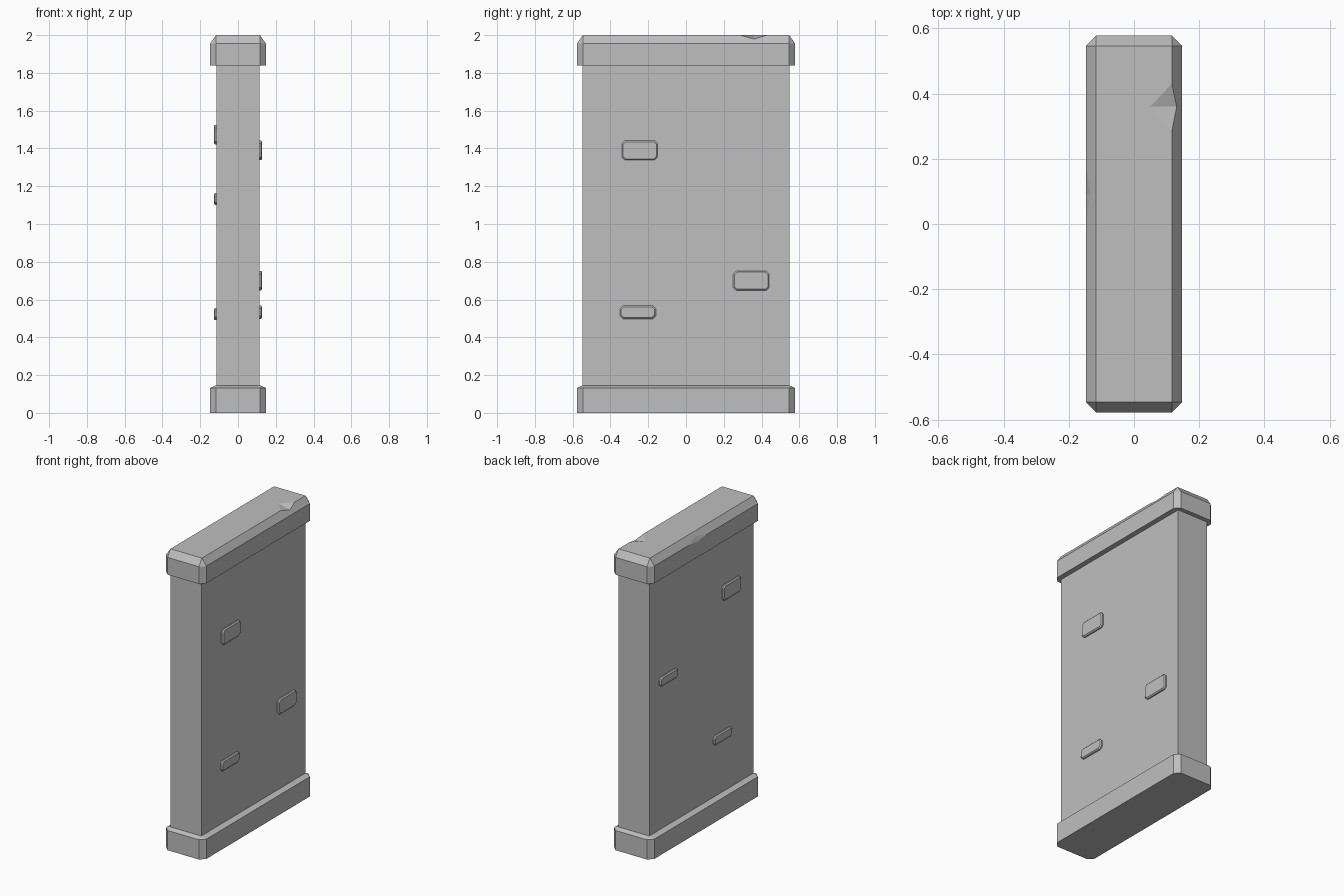
import bpy
import bmesh

cube = bpy.data.objects.get("Cube")
if cube:
    bpy.data.objects.remove(cube, do_unlink=True)

# Single stone colour
stone = bpy.data.materials.new("stone_grey")
stone.use_nodes = True
GREY = (0.52, 0.52, 0.52, 1)
stone.diffuse_color = GREY
stone.node_tree.nodes["Principled BSDF"].inputs["Base Color"].default_value = GREY


def hull(name, points):
    """Flat-faced convex solid around the given points."""
    bm = bmesh.new()
    for p in points:
        bm.verts.new(p)
    bmesh.ops.convex_hull(bm, input=bm.verts)
    bmesh.ops.dissolve_limit(bm, angle_limit=0.01, verts=bm.verts, edges=bm.edges)
    bmesh.ops.recalc_face_normals(bm, faces=bm.faces)
    mesh = bpy.data.meshes.new(name)
    bm.to_mesh(mesh)
    bm.free()
    mesh.materials.append(stone)
    obj = bpy.data.objects.new(name, mesh)
    bpy.context.collection.objects.link(obj)
    return obj


def rect(a, b):
    return [(sx * a, sy * b) for sx in (-1, 1) for sy in (-1, 1)]


def octagon(a, b, cut):
    """Rectangle with chamfered corners."""
    return rect(a - cut, b) + rect(a, b - cut)


def cap(name, base, shoulder, top):
    """Chamfered slab: eight-sided wall narrowing to a rectangle."""
    wall = octagon(0.148, 0.578, 0.032)
    return hull(name, [(x, y, z) for z in (base, shoulder) for x, y in wall]
                + [(x, y, top) for x, y in rect(0.116, 0.546)])


def chip(target, points):
    """Cut a broken notch out of a part."""
    cutter = hull("chip_cutter", points)
    cutter.hide_render = True
    mod = target.modifiers.new("chip", "BOOLEAN")
    mod.operation = "DIFFERENCE"
    mod.solver = "EXACT"
    mod.object = cutter
    bpy.context.view_layer.objects.active = target
    bpy.ops.object.modifier_apply(modifier=mod.name)
    bpy.data.objects.remove(cutter, do_unlink=True)


# Wall slab with base and coping
hull("wall_body", [(x, y, z) for x, y in rect(0.114, 0.549) for z in (0.05, 1.9)])
cap("base_cap", 0, 0.132, 0.146)
coping = cap("top_cap", 1.84, 1.955, 2.0)

# Broken notches in the coping edges
chip(coping, [(0.05, 0.36, 2), (0.116, 0.43, 2), (0.116, 0.285, 2),
              (0.131, 0.36, 1.979), (0.2, 0.36, 2.1)])
chip(coping, [(-0.148, 0.18, 1.955), (-0.148, 0, 1.955), (-0.133, 0.09, 1.976),
              (-0.148, 0.09, 1.945), (-0.25, 0.09, 2.0)])

# Raised bricks: side, y, z, height
bricks = [(1, -0.245, 1.39, 0.104), (1, 0.345, 0.70, 0.104), (1, -0.255, 0.533, 0.07),
          (-1, -0.31, 1.473, 0.104), (-1, 0.355, 1.132, 0.062), (-1, -0.215, 0.523, 0.064)]
for side, y, z, height in bricks:
    outer = octagon(0.095, height / 2, 0.016)
    inner = octagon(0.088, height / 2 - 0.007, 0.013)
    layers = [(0.1, outer), (0.121, outer), (0.128, inner)]
    hull("left_brick" if side > 0 else "right_brick",
         [(side * x, y + u, z + v) for x, ring in layers for u, v in ring])
